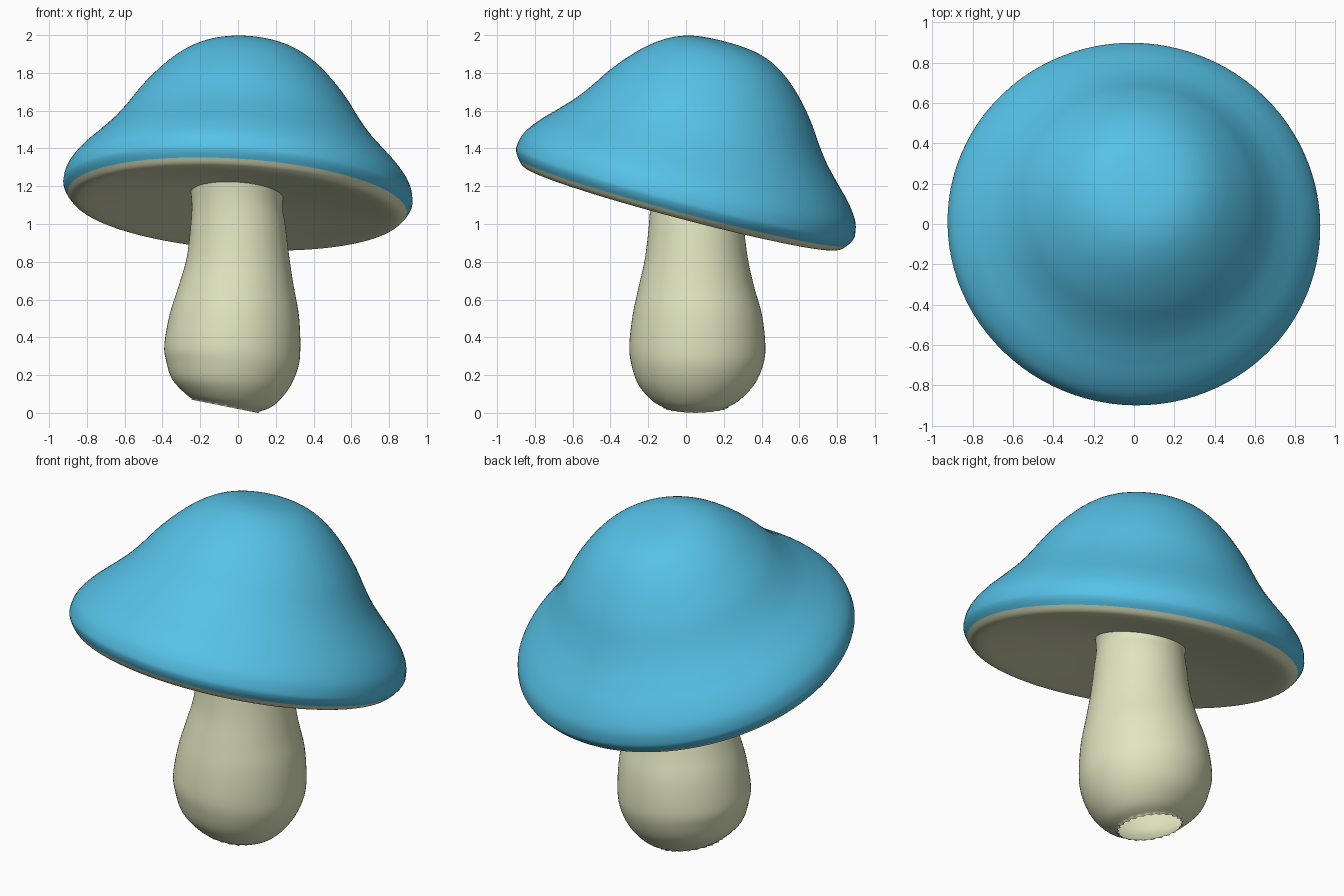
import bpy, bmesh, math
from mathutils import Vector, Matrix

if "Cube" in bpy.data.objects:
    bpy.data.objects.remove(bpy.data.objects["Cube"])

SEG = 96


def material(name, rgb):
    m = bpy.data.materials.new(name)
    m.diffuse_color = (*rgb, 1)
    m.use_nodes = True
    m.node_tree.nodes["Principled BSDF"].inputs["Base Color"].default_value = m.diffuse_color
    return m


def smooth_profile(pts, n=5):
    # Catmull-Rom interpolation through rows of any width
    out = []
    for i in range(len(pts) - 1):
        p0 = Vector(pts[max(i - 1, 0)])
        p1, p2 = Vector(pts[i]), Vector(pts[i + 1])
        p3 = Vector(pts[min(i + 2, len(pts) - 1)])
        for k in range(n):
            t = k / n
            out.append(0.5 * (2 * p1 + (p2 - p0) * t
                              + (2 * p0 - 5 * p1 + 4 * p2 - p3) * t * t
                              + (3 * p1 - p0 - 3 * p2 + p3) * t ** 3))
    return out + [Vector(pts[-1])]


def lathe(name, rows, mat, matrix=Matrix(), jag=0.0):
    # each row: radius, height, centre x, centre y, slope in x, slope in y
    rows = smooth_profile([tuple(r) + (0,) * (6 - len(r)) for r in rows])
    verts, faces = [], []
    for j, (r, z, cx, cy, sx, sy) in enumerate(rows):
        r = max(r, 1e-5)
        for i in range(SEG):
            a = 2 * math.pi * i / SEG
            rr = r
            if j == 0 and jag:
                rr += jag * abs((i % 4) - 2) / 2
            x, y = cx + rr * math.cos(a), cy + rr * math.sin(a)
            verts.append((x, y, z + sx * (x - cx) + sy * (y - cy)))
    for j in range(len(rows) - 1):
        for i in range(SEG):
            k = (i + 1) % SEG
            faces.append((j * SEG + i, j * SEG + k,
                          (j + 1) * SEG + k, (j + 1) * SEG + i))
    me = bpy.data.meshes.new(name)
    me.from_pydata(verts, [], faces)
    # weld the pole
    bm = bmesh.new()
    bm.from_mesh(me)
    bmesh.ops.remove_doubles(bm, verts=bm.verts, dist=0.0003)
    for f in bm.faces:
        f.smooth = True
    bm.to_mesh(me)
    bm.free()
    me.transform(matrix)
    me.materials.append(mat)
    ob = bpy.data.objects.new(name, me)
    bpy.context.collection.objects.link(ob)
    return ob


blue = material("cap blue", (0.095, 0.55, 0.82))
cream = material("stem cream", (0.75, 0.785, 0.52))

# Cap leans back and slightly right
axis = Vector((0.063, 0.255, 0.965)).normalized()
tilt = Matrix.Translation((0, 0, 1.18)) @ \
    Vector((0, 0, 1)).rotation_difference(axis).to_matrix().to_4x4()

# Cap top: rounded bell with a flared, rounded rim
lathe("cap", [(.9, -.066), (.92, -.035), (.926, 0), (.908, .07),
              (.85, .152), (.765, .24), (.69, .32), (.625, .405),
              (.55, .515), (.467, .614), (.385, .693), (.295, .755),
              (.2, .793), (.1, .808), (0, .811)], blue, tilt)

# Shallow hollow underside
lathe("cap_underside", [(0, .005), (.2, -.01), (.45, -.045), (.7, -.085),
                        (.82, -.102), (.87, -.094), (.9, -.066)],
      cream, tilt)

# Stem: bulbous, open at the slanted, ragged foot
lathe("stem", [(.165, .035, -.07, .05, -.2, 0),
               (.235, .072, -.05, .05, -.15, 0),
               (.31, .155, -.04, .055, -.08, 0),
               (.35, .26, -.03, .06, -.04, 0),
               (.36, .36, -.03, .06, 0, 0),
               (.342, .52, -.02, .06, 0, 0),
               (.305, .67, -.01, .055, 0, 0),
               (.272, .82, 0, .055, 0, 0),
               (.25, 1.0, 0, .055, 0, -.05),
               (.24, 1.1, -.005, .05, -.03, -.15),
               (.25, 1.185, -.005, .05, -.065, -.264)],
      cream, jag=0.016)
